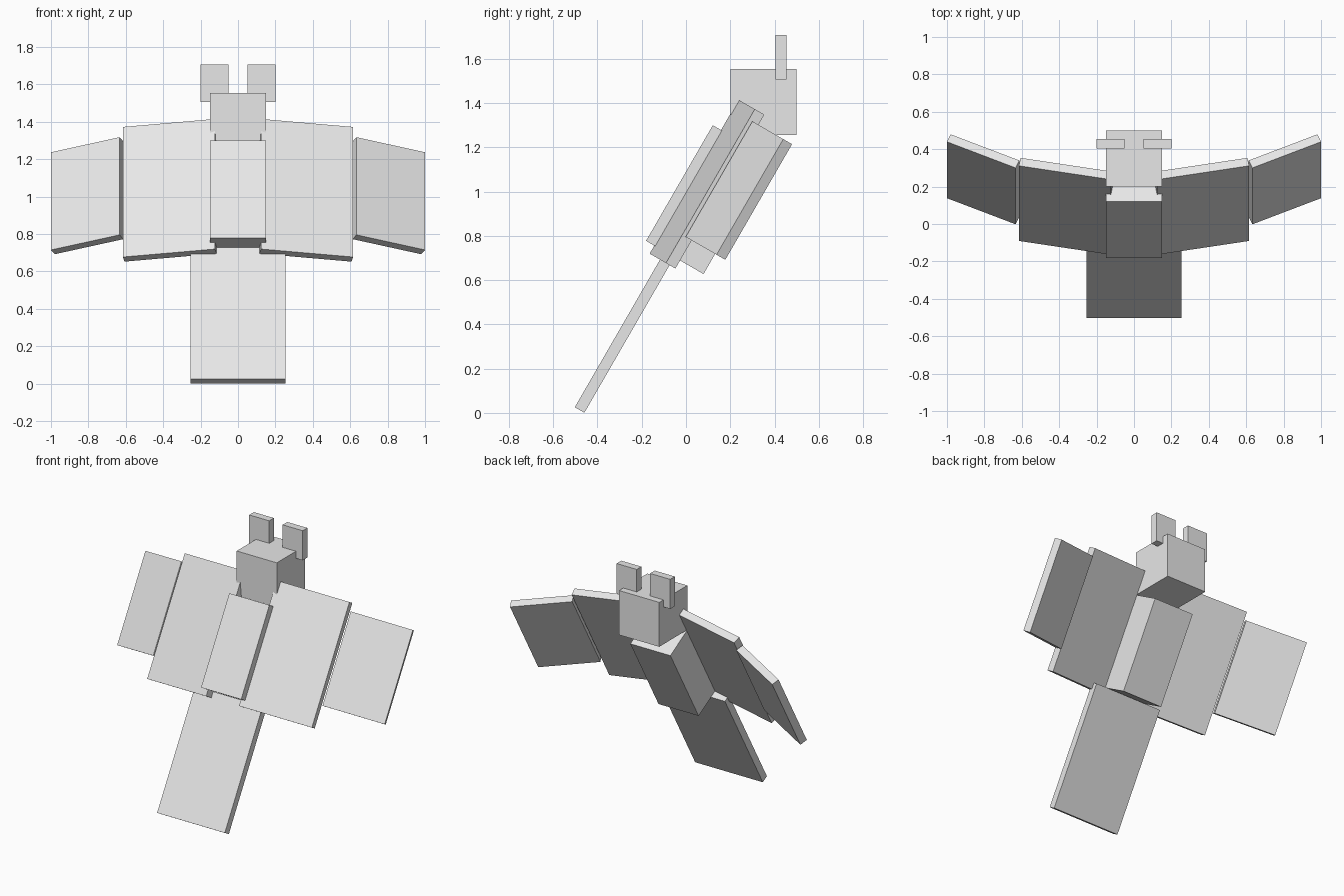
import bpy
import bmesh
from math import radians
from mathutils import Matrix, Vector

cube = bpy.data.objects.get("Cube")
if cube:
    bpy.data.objects.remove(cube, do_unlink=True)

# One plain grey for the whole creature
grey = bpy.data.materials.new("plain_grey")
grey.use_nodes = True
colour = (0.8, 0.8, 0.8, 1.0)
grey.diffuse_color = colour
for node in grey.node_tree.nodes:
    if node.type == 'BSDF_PRINCIPLED':
        node.inputs["Base Color"].default_value = colour

# Body, wings and tail share one forward-leaning frame
LEAN = Matrix.Rotation(radians(-30), 4, 'X')


def box(name, low, size, matrix=Matrix(), mirror=False):
    """Box from its low corner and size, placed by a matrix."""
    bm = bmesh.new()
    bmesh.ops.create_cube(bm, size=1)
    for v in bm.verts:
        local = Vector(l + (c + 0.5) * s for l, c, s in zip(low, v.co, size))
        v.co = matrix @ local
    bmesh.ops.recalc_face_normals(bm, faces=bm.faces)
    mesh = bpy.data.meshes.new(name)
    bm.to_mesh(mesh)
    bm.free()
    mesh.materials.append(grey)
    obj = bpy.data.objects.new(name, mesh)
    bpy.context.collection.objects.link(obj)
    if mirror:
        obj.modifiers.new("mirror", 'MIRROR').use_mirror_merge = False
    return obj


def wing(name, root, angle, size):
    """Mirrored wing panel swept back around its root edge."""
    hinge = LEAN @ Matrix.Translation(root) @ Matrix.Rotation(radians(angle), 4, 'Z')
    box(name, (0, 0, 0), size, hinge, mirror=True)


# Head and ears stand upright
box("head", (-0.15, 0.2, 1.255), (0.3, 0.3, 0.3))
box("ears", (0.05, 0.405, 1.507), (0.15, 0.05, 0.2), mirror=True)

# Leaning body and tail membrane
box("body", (-0.15, -0.545, 0.583), (0.3, 0.3, 0.603), LEAN)
box("tail", (-0.253, -0.448, -0.229), (0.506, 0.05, 0.81), LEAN)

# Inner and outer wing panels
wing("inner_wings", (0.123, -0.502, 0.541), 9.8, (0.5, 0.05, 0.803))
wing("outer_wings", (0.633, -0.399, 0.688), 23.7, (0.401, 0.05, 0.603))
